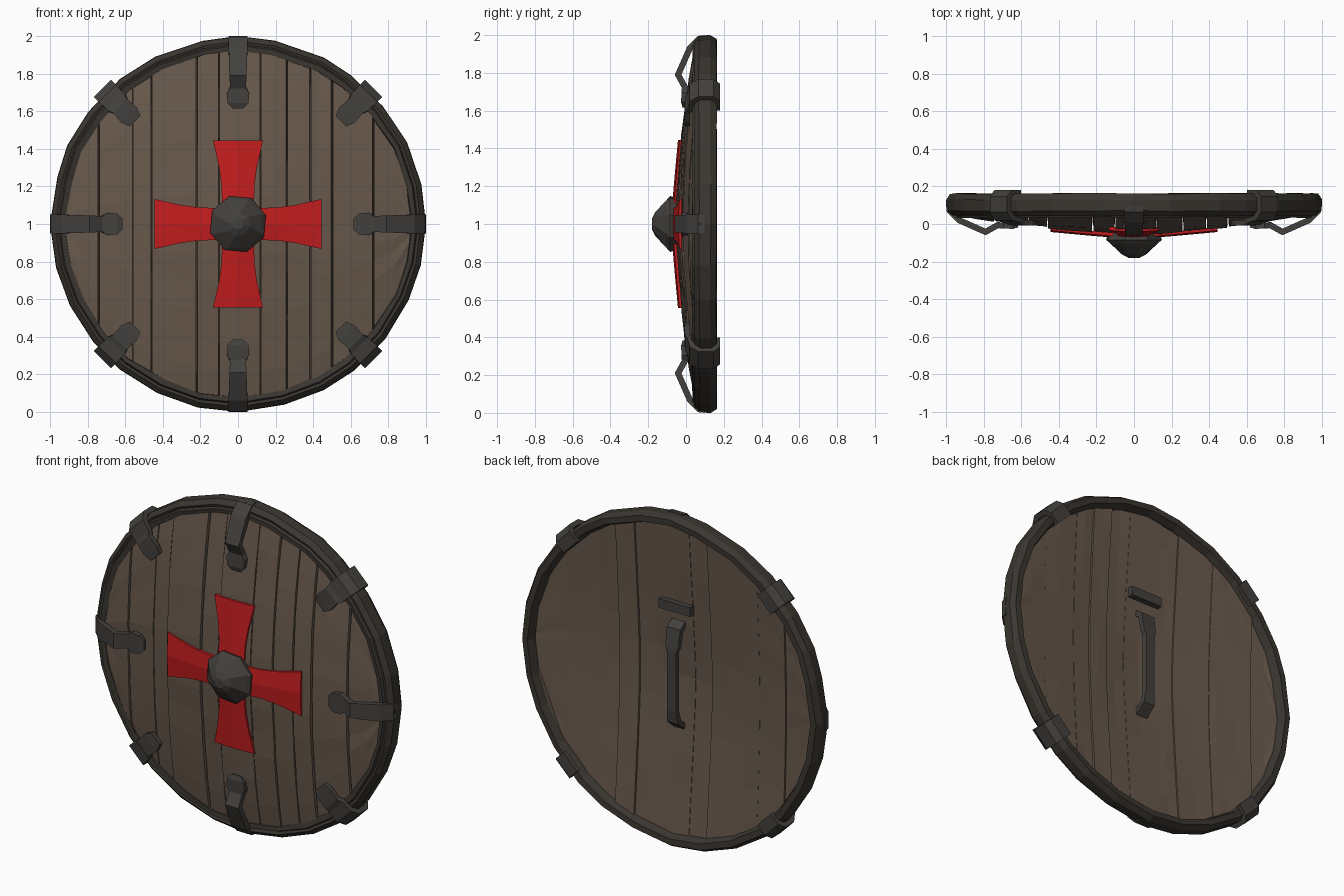
import bpy, bmesh, math, random
from mathutils import Vector

if "Cube" in bpy.data.objects:
    bpy.data.objects.remove(bpy.data.objects["Cube"])

random.seed(4)
CENTRE = Vector((0, 0, 1))


def material(name, rgb):
    m = bpy.data.materials.new(name)
    m.diffuse_color = (*rgb, 1)
    m.use_nodes = True
    m.node_tree.nodes["Principled BSDF"].inputs["Base Color"].default_value = m.diffuse_color
    return m


WOOD = material("brown wood", (0.138, 0.100, 0.073))
RIM = material("dark rim leather", (0.043, 0.037, 0.030))
METAL = material("dark iron", (0.056, 0.052, 0.047))
RED = material("red paint", (0.54, 0.012, 0.013))


def finish(name, bm, mat):
    bmesh.ops.recalc_face_normals(bm, faces=bm.faces)
    mesh = bpy.data.meshes.new(name)
    bm.to_mesh(mesh)
    bm.free()
    mesh.materials.append(mat)
    ob = bpy.data.objects.new(name, mesh)
    bpy.context.collection.objects.link(ob)
    return ob


def loft(name, rings, mat, closed=False, caps=True):
    """Skin a list of equal-length vertex rings."""
    bm = bmesh.new()
    vs = [[bm.verts.new(p) for p in r] for r in rings]
    n = len(vs[0])
    pairs = list(zip(vs, vs[1:])) + ([(vs[-1], vs[0])] if closed else [])
    for a, b in pairs:
        for i in range(n):
            j = (i + 1) % n
            bm.faces.new((a[i], a[j], b[j], b[i]))
    if caps and not closed:
        bm.faces.new(vs[0])
        bm.faces.new(vs[-1])
    return finish(name, bm, mat)


def polar(angle, r, y, side=0.0):
    c, s = math.cos(angle), math.sin(angle)
    return CENTRE + Vector((r * c - side * s, y, r * s + side * c))


def strap(name, path, thick, angle, mat):
    """Bent flat bar; path holds (radius, y, width) along one spoke."""
    rings = []
    pts = [Vector(p[:2]) for p in path]
    for i, p in enumerate(pts):
        t0 = (p - pts[i - 1]).normalized() if i else None
        t1 = (pts[i + 1] - p).normalized() if i < len(pts) - 1 else None
        t0, t1 = t0 or t1, t1 or t0
        t = (t0 + t1).normalized()
        n = Vector((-t.y, t.x)) * thick / 2 / max(0.5, t.dot(t1))
        w = path[i][2] / 2
        a, b = p + n, p - n
        rings.append([polar(angle, a.x, a.y, -w), polar(angle, a.x, a.y, w),
                      polar(angle, b.x, b.y, w), polar(angle, b.x, b.y, -w)])
    return loft(name, rings, mat)


def front_y(x, z):
    r = math.hypot(x, z)
    return -0.062 + 0.085 * r + 0.04 * r ** 4


# Planks: domed boards clipped to the disc, with V grooves between
cuts = [-0.935, -0.74, -0.56, -0.46, -0.22, -0.1, 0.12, 0.26, 0.385, 0.5, 0.72, 0.935]
for x0, x1 in zip(cuts, cuts[1:]):
    rings = []
    shift = random.uniform(-0.003, 0.006)
    back_shift = random.uniform(-0.008, 0.008)
    wob = [random.uniform(-0.003, 0.003) for _ in range(13)]
    gap = random.uniform(0.002, 0.005)
    mid = (x0 + x1) / 2
    for k in range(13):
        t = k / 6 - 1
        ring = []
        for x, back in ((x0 + gap, 0), (mid, 0), (x1 - gap, 0), (x1, 1), (mid, 1), (x0, 1)):
            z = t * math.sqrt(max(0.002, 0.94 ** 2 - x * x))
            r = math.hypot(x, z)
            y = 0.045 + 0.08 * r + back_shift if back else front_y(x, z) + shift + wob[k]
            if x == mid:
                y += wob[(k * 5) % 13]
            ring.append(CENTRE + Vector((x, y, z)))
        rings.append(ring)
    loft("plank", rings, WOOD)

# Rim: uneven faceted hoop, a bevelled outer band and a thinner inner lip
profile = [(0.922, 0.075), (0.925, 0.038), (0.95, 0.034), (0.958, 0.05), (0.972, 0.044), (0.998, 0.07),
           (1.0, 0.13), (0.98, 0.162), (0.945, 0.162), (0.93, 0.125)]
N = 28
rings = []
for i in range(N):
    keep = i % 7 == 0
    d = 0 if keep else random.uniform(-0.008, 0.001)
    a = math.tau * (i + (0 if keep else random.uniform(-0.15, 0.15))) / N
    rings.append([polar(a, r + d + (random.uniform(-0.01, 0.004) if r < 0.93 else 0),
                        y + random.uniform(-0.004, 0.003)) for r, y in profile])
loft("rim", rings, RIM, closed=True)

# Clips: open hooks on the four axes, wrapped bands on the diagonals
hook = [(0.984, 0.10, 0.10), (0.98, 0.07, 0.10), (0.93, 0.02, 0.10), (0.79, -0.042, 0.09),
        (0.725, -0.006, 0.085), (0.695, -0.008, 0.12), (0.645, -0.010, 0.11), (0.62, -0.002, 0.06)]
band = [(0.915, 0.166, 0.13), (0.98, 0.166, 0.13), (1.006, 0.14, 0.13), (1.006, 0.07, 0.13), (0.975, 0.032, 0.13),
        (0.91, 0.02, 0.125), (0.885, 0.008, 0.105), (0.82, 0.006, 0.115), (0.775, 0.008, 0.08)]
for i in range(8):
    a = i * math.pi / 4
    if i % 2:
        strap("rim_band", band, 0.028, a, METAL)
    else:
        strap("rim_hook", hook, 0.032, a, METAL)

# Cross: four flared plates lying on the boards
for i in range(4):
    a = i * math.pi / 2
    rings = []
    for r, w in ((0.05, 0.085), (0.2, 0.087), (0.3, 0.1), (0.445, 0.133)):
        y = front_y(r, 0) - 0.016
        rings.append([polar(a, r, y + 0.004, -w), polar(a, r, y - 0.004, 0), polar(a, r, y + 0.004, w),
                      polar(a, r, y + 0.022, w), polar(a, r, y + 0.022, -w)])
    loft("cross_arm", rings, RED)

# Boss: faceted iron dome in the middle
rings = []
for r, y, turn in ((0.14, -0.03, 0), (0.155, -0.085, 0), (0.135, -0.105, 0.1), (0.065, -0.162, 0.3), (0.03, -0.18, 0.4)):
    rings.append([polar(math.tau * k / 8 + 0.3 + turn, r, y) for k in range(8)])
loft("boss", rings, METAL)

# Back: grip and the cross bar above it
up = math.pi / 2
strap("grip", [(0.33, 0.06, 0.09), (0.30, 0.105, 0.09), (0.20, 0.122, 0.085), (0.17, 0.125, 0.06),
               (-0.18, 0.125, 0.06), (-0.25, 0.115, 0.075), (-0.30, 0.055, 0.075)], 0.03, up, METAL)
bar = strap("grip_bar", [(-0.105, 0.08, 0.055), (0.105, 0.08, 0.055)], 0.06, 0, METAL)
bar.location.z = 0.43
